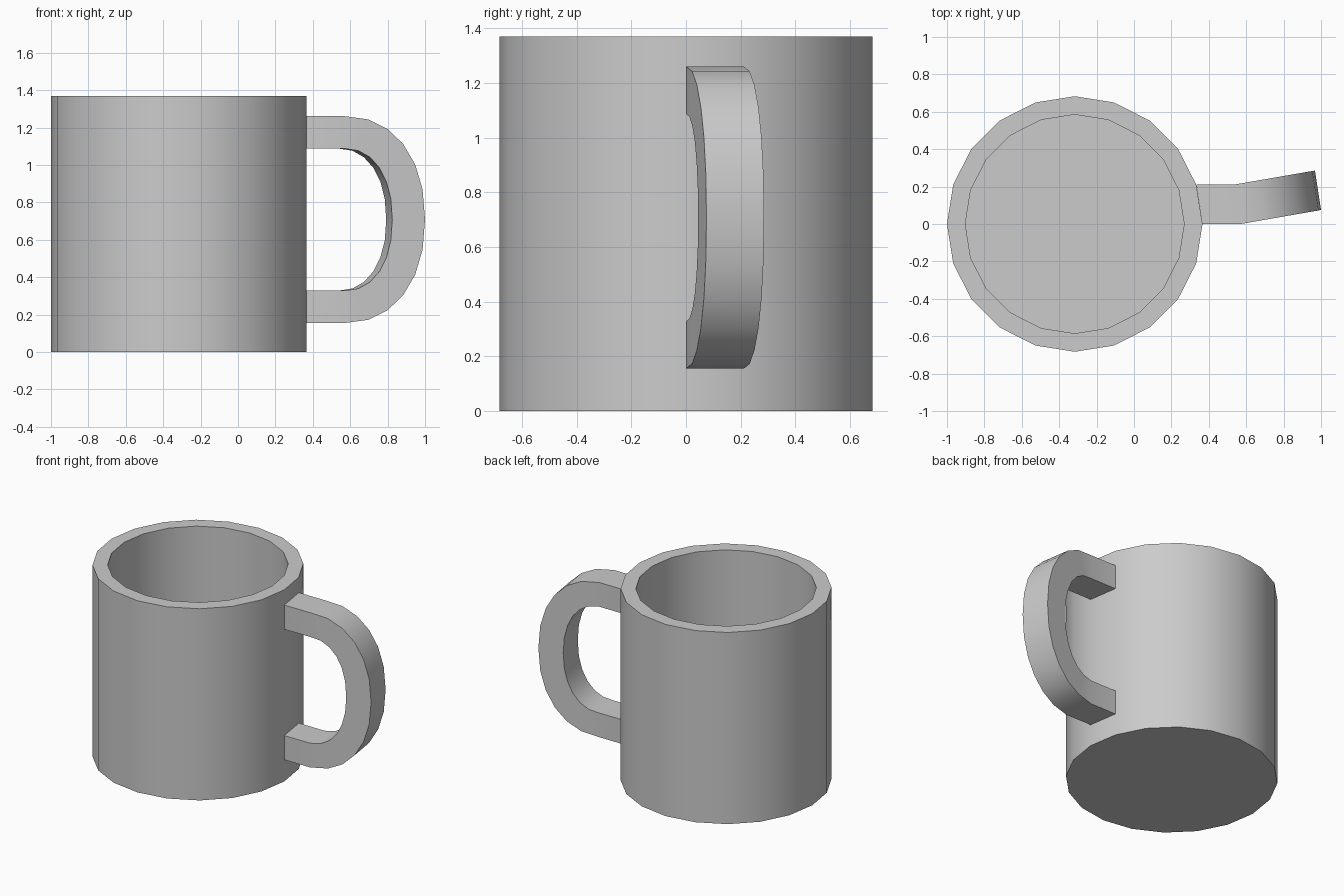
import bpy, bmesh
from math import cos, sin, pi, radians

if "Cube" in bpy.data.objects:
    bpy.data.objects.remove(bpy.data.objects["Cube"])

CX, SIDES = -0.317, 20
MID_Z = 0.708


def finish(bm, name):
    bmesh.ops.recalc_face_normals(bm, faces=bm.faces)
    mesh = bpy.data.meshes.new(name)
    bm.to_mesh(mesh)
    bm.free()
    obj = bpy.data.objects.new(name, mesh)
    bpy.context.collection.objects.link(obj)
    bpy.ops.object.select_all(action='DESELECT')
    obj.select_set(True)
    bpy.context.view_layer.objects.active = obj
    bpy.ops.object.shade_smooth_by_angle(angle=radians(30))
    return obj


def bridge(bm, a, b, closed=True):
    n = len(a)
    for i in range(n if closed else n - 1):
        j = (i + 1) % n
        bm.faces.new((a[i], a[j], b[j], b[i]))


# Cup body: outer wall, flat rim, inner wall and floor
bm = bmesh.new()
rings = []
for r, z in [(0.683, 0), (0.683, 1.37), (0.585, 1.37), (0.585, 0.1)]:
    rings.append([bm.verts.new((CX + r * cos(2 * pi * i / SIDES),
                                r * sin(2 * pi * i / SIDES), z))
                  for i in range(SIDES)])
for a, b in zip(rings, rings[1:]):
    bridge(bm, a, b)
bm.faces.new(rings[0])
bm.faces.new(rings[-1])
finish(bm, "cup_body")


# Handle: D-shaped band growing out of one wall panel, swinging back past the bend
def d_profile(bend, a, b, steps=6, power=2 / 2.2):
    pts = [(0.366, b)]
    for i in range(2 * steps + 1):
        t = pi / 2 - pi * i / (2 * steps)
        c, s = max(cos(t), 0), sin(t)
        pts.append((bend + a * c ** power,
                    b * abs(s) ** power * (1 if s > 0 else -1)))
    return pts + [(0.366, -b)]


def handle_point(x, z, far):
    y = max(0, x - 0.57) * 0.174
    return (x - 0.0325 * far, y + 0.211 * far, MID_Z + z)


bm = bmesh.new()
outer, inner = d_profile(0.57, 0.43, 0.553), d_profile(0.57, 0.255, 0.38)
rows = [[bm.verts.new(handle_point(x, z, far)) for x, z in profile]
        for profile, far in ((outer, 0), (outer, 1), (inner, 1), (inner, 0))]
for i in range(4):
    bridge(bm, rows[i], rows[(i + 1) % 4], closed=False)
for end in (0, -1):
    bm.faces.new([row[end] for row in rows])
finish(bm, "handle")
